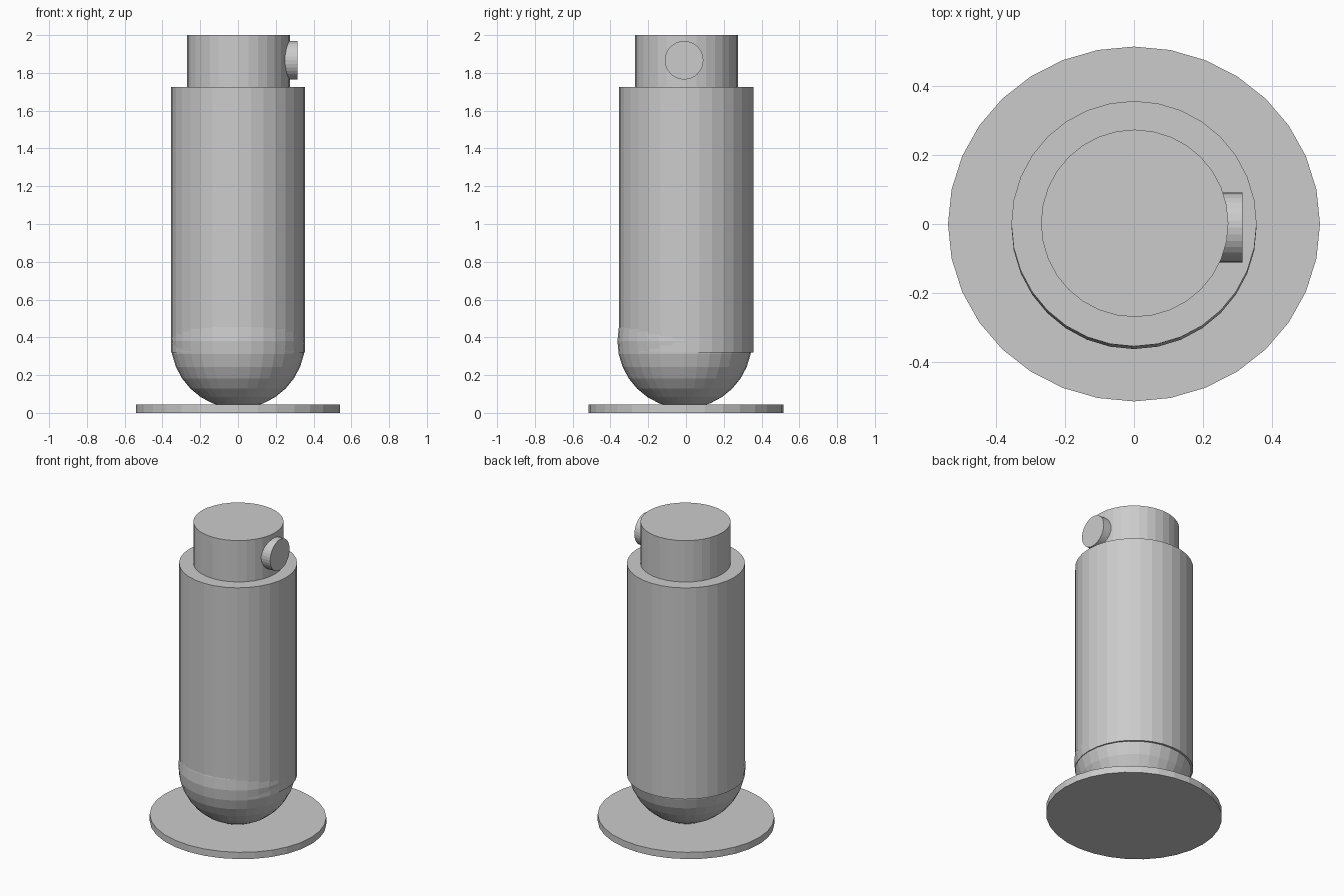
import bpy
import math

cube = bpy.data.objects.get("Cube")
if cube:
    bpy.data.objects.remove(cube, do_unlink=True)

# Single plain grey
grey = bpy.data.materials.new("plain_grey")
grey.use_nodes = True
colour = (0.6, 0.6, 0.6, 1.0)
grey.diffuse_color = colour
grey.node_tree.nodes["Principled BSDF"].inputs["Base Color"].default_value = colour


def finish(name):
    obj = bpy.context.object
    obj.name = name
    obj.data.materials.append(grey)
    return obj


def disc(name, x, y, bottom, top, radius):
    """Upright 32-sided cylinder between two heights."""
    bpy.ops.mesh.primitive_cylinder_add(
        vertices=32, radius=radius, depth=top - bottom,
        location=(x, y, (bottom + top) / 2))
    return finish(name)


# Slightly oval base plate
base = disc("base_plate", 0, 0, 0, 0.045, 0.54)
base.scale.y = 0.515 / 0.54

# Rounded bottom, set a little forward so it breaks the body surface
bpy.ops.mesh.primitive_uv_sphere_add(
    segments=32, ring_count=16, radius=0.356, location=(0, -0.007, 0.38))
finish("rounded_bottom")

# Main body and neck
disc("body", 0, 0.001, 0.32, 1.725, 0.356)
disc("neck", 0.002, 0.002, 1.7, 2.0, 0.272)

# Side knob on the left of the neck
bpy.ops.mesh.primitive_cylinder_add(
    vertices=32, radius=0.102, depth=0.085,
    location=(0.2725, -0.01, 1.867), rotation=(0, math.pi / 2, 0))
finish("side_knob")
